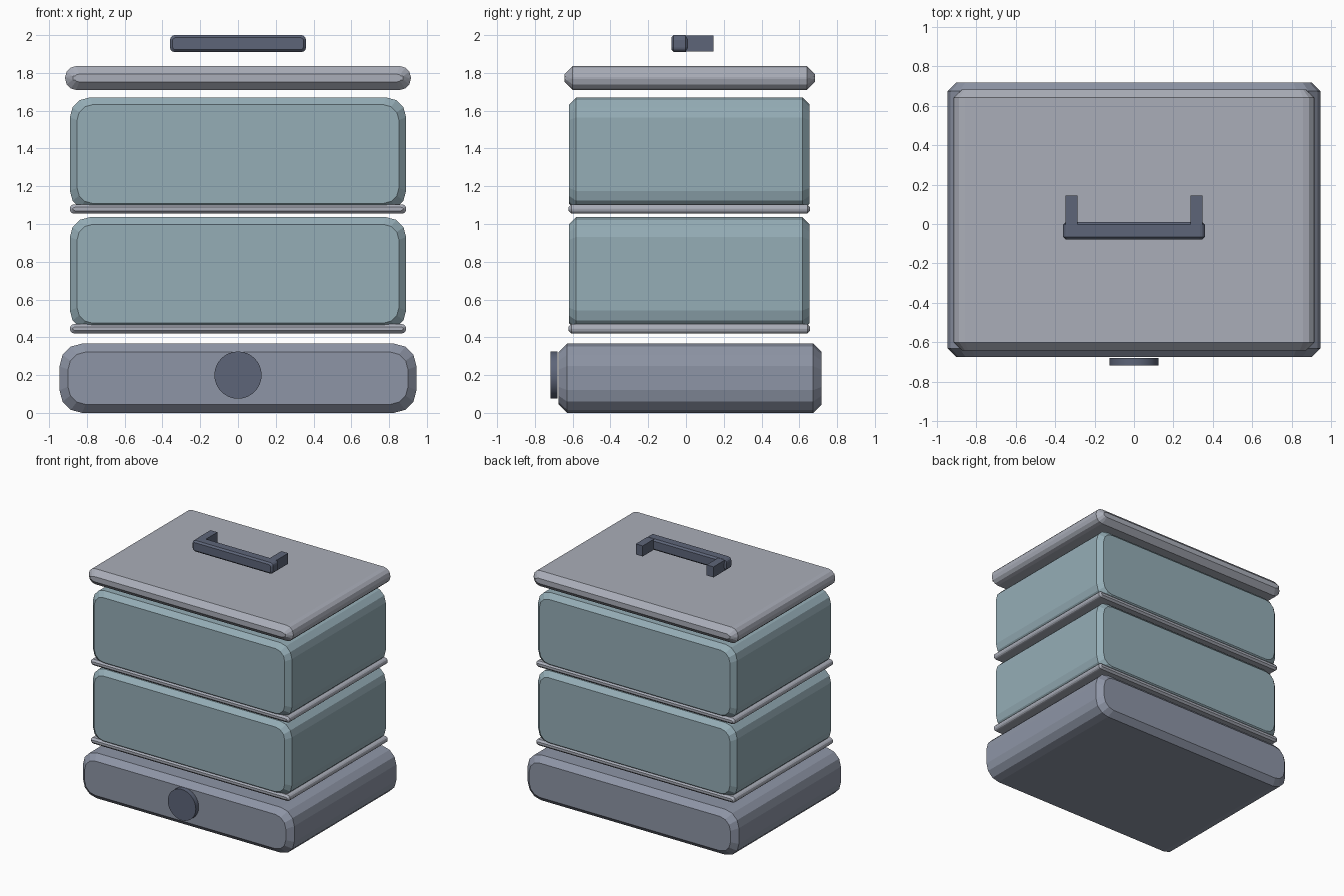
import bpy, bmesh
from math import sin, cos, pi
from mathutils import Matrix

if "Cube" in bpy.data.objects:
    bpy.data.objects.remove(bpy.data.objects["Cube"])


def material(name, rgb):
    m = bpy.data.materials.new(name)
    m.diffuse_color = (*rgb, 1)
    m.use_nodes = True
    m.node_tree.nodes["Principled BSDF"].inputs["Base Color"].default_value = m.diffuse_color
    return m


shell = material("shell", (0.27, 0.30, 0.38))
rack = material("rack", (0.40, 0.42, 0.48))
teal = material("tinted_bowl", (0.30, 0.42, 0.47))
dark = material("dark_trim", (0.11, 0.13, 0.19))


def finish(bm, name, mat):
    bmesh.ops.recalc_face_normals(bm, faces=bm.faces)
    me = bpy.data.meshes.new(name)
    bm.to_mesh(me)
    bm.free()
    me.materials.append(mat)
    ob = bpy.data.objects.new(name, me)
    bpy.context.collection.objects.link(ob)
    return ob


def outline(x, z0, z1, r, segs):
    """Rounded rectangle in the x-z plane."""
    pts = []
    for q, (cx, cz) in enumerate([(x - r, z1 - r), (r - x, z1 - r),
                                  (r - x, z0 + r), (x - r, z0 + r)]):
        for i in range(segs + 1):
            a = (q + i / segs) * pi / 2
            pts.append((cx + r * cos(a), cz + r * sin(a)))
    return pts


def slab(name, mat, x, y0, y1, z0, z1, r, inset, segs=3):
    """Rounded profile extruded along y, with chamfered front and back."""
    bm = bmesh.new()
    big = outline(x, z0, z1, r, segs)
    small = outline(x - inset, z0 + inset, z1 - inset, max(r - inset * 0.6, 0.005), segs)
    rings = [[bm.verts.new((px, y, pz)) for px, pz in pts]
             for y, pts in ((y0, small), (y0 + inset, big), (y1 - inset, big), (y1, small))]
    n = len(big)
    for a, b in zip(rings, rings[1:]):
        for i in range(n):
            j = (i + 1) % n
            bm.faces.new((a[i], a[j], b[j], b[i]))
    bm.faces.new(rings[0])
    bm.faces.new(rings[-1])
    return finish(bm, name, mat)


# Heater base
slab("base", shell, 0.945, -0.675, 0.718, 0.0, 0.367, 0.12, 0.045)

# Two stacked bowls, each sitting in a thin tray
for tag, z in (("lower", 0.0), ("upper", 0.634)):
    slab(tag + "_bowl", teal, 0.89, -0.62, 0.655, 0.437 + z, 1.036 + z, 0.105, 0.038)
    slab(tag + "_tray", rack, 0.89, -0.622, 0.657, 0.421 + z, 0.47 + z, 0.022, 0.015)

# Lid
slab("lid", rack, 0.915, -0.642, 0.682, 1.71, 1.836, 0.058, 0.042)

# Handle bar and its two arms
slab("handle_bar", dark, 0.36, -0.078, 0.01, 1.91, 2.0, 0.025, 0.013)
for side, tag in ((-1, "left"), (1, "right")):
    bm = bmesh.new()
    bmesh.ops.create_cube(bm, size=1, matrix=Matrix.Translation((side * 0.317, 0.07, 1.956))
                          @ Matrix.Diagonal((0.062, 0.15, 0.085, 1)))
    finish(bm, tag + "_handle_arm", dark)

# Timer knob on the front
bm = bmesh.new()
bmesh.ops.create_cone(bm, cap_ends=True, segments=32, radius1=0.125, radius2=0.125, depth=0.038,
                      matrix=Matrix.Translation((0, -0.699, 0.2)) @ Matrix.Rotation(pi / 2, 4, 'X'))
knob = finish(bm, "timer_knob", dark)
bpy.context.view_layer.objects.active = knob
knob.select_set(True)
bpy.ops.object.shade_smooth_by_angle()
